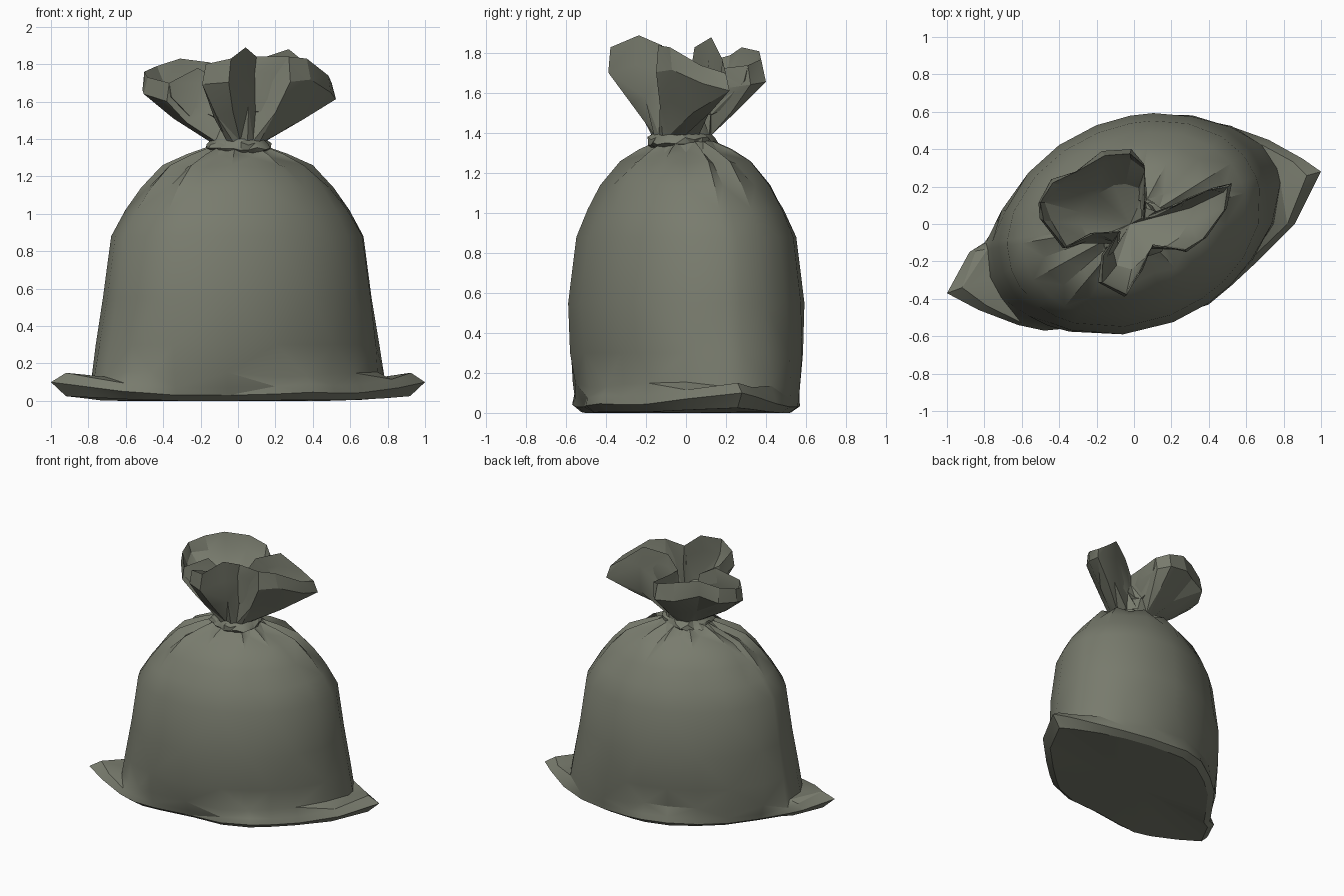
import bpy, math, random
from mathutils import Vector

if "Cube" in bpy.data.objects:
    bpy.data.objects.remove(bpy.data.objects["Cube"])

random.seed(4)
mat = bpy.data.materials.new("bag_plastic")
mat.diffuse_color = (0.19, 0.2, 0.155, 1)
mat.use_nodes = True
mat.node_tree.nodes["Principled BSDF"].inputs["Base Color"].default_value = mat.diffuse_color


def loft(name, rings, start=None, end=None, angle=28):
    """Skin closed rings of equal length; optional centre points close the ends."""
    n = len(rings[0])
    verts = [tuple(p) for r in rings for p in r]
    faces = []
    for k in range(len(rings) - 1):
        for i in range(n):
            j = (i + 1) % n
            a, b, c, d = k * n + i, k * n + j, (k + 1) * n + j, (k + 1) * n + i
            faces += [(a, b, c), (a, c, d)] if (i + k) % 2 else [(a, b, d), (b, c, d)]
    if start:
        verts.append(start)
        faces += [((i + 1) % n, i, len(verts) - 1) for i in range(n)]
    if end:
        verts.append(end)
        o = (len(rings) - 1) * n
        faces += [(o + i, o + (i + 1) % n, len(verts) - 1) for i in range(n)]
    me = bpy.data.meshes.new(name)
    me.from_pydata(verts, [], faces)
    me.materials.append(mat)
    ob = bpy.data.objects.new(name, me)
    bpy.context.collection.objects.link(ob)
    bpy.ops.object.select_all(action='DESELECT')
    ob.select_set(True)
    bpy.context.view_layer.objects.active = ob
    bpy.ops.object.shade_smooth_by_angle(angle=math.radians(angle))
    return ob


# Footprint, with the two flattened corners of the bag
foot = [(1, .28), (.9, .35), (.72, .45), (.52, .52), (.3, .56), (.1, .57),
        (-.02, .57), (-.2, .52), (-.38, .40), (-.54, .26), (-.68, .07), (-.8, -.1),
        (-.88, -.15), (-1, -.37), (-.83, -.46), (-.62, -.54), (-.48, -.57), (-.33, -.55),
        (-.05, -.51), (.2, -.5), (.4, -.43), (.52, -.33), (.66, -.2), (.86, 0)]
foot = [Vector((x, y, 0)) for x, y in foot]
TILT = math.radians(22)


def oval(p, a, b, z, s=1.0):
    """Point on a tilted oval in the same direction as footprint point p."""
    t = math.atan2(p.y, p.x)
    r = s / math.hypot(math.cos(t - TILT) / a, math.sin(t - TILT) / b)
    return Vector((r * math.cos(t), r * math.sin(t), z))


# Body: base, corner flanges, swelling sack and pleated shoulder
base, tip, upper, crease = [], [], [], []
for p in foot:
    e = oval(p, .82, .52, 0)
    f = min(1, max(0, (p.length - e.length) / .2))
    base.append(p * .92 + Vector((0, 0, .025 * f)))
    tip.append(p + Vector((0, 0, .03 + .07 * f)))
    upper.append(p.lerp(e, .35) + Vector((0, 0, .07 + .08 * f)))
    crease.append(e + Vector((0, 0, .13 + random.uniform(-.01, .03))))
rings = [base, tip, upper, crease]
# (z, long radius, short radius, pleat depth)
for z, a, b, pleat in [(.3, .79, .55, 0), (.55, .745, .565, 0), (.88, .70, .525, 0),
                       (1.02, .62, .47, .01), (1.14, .53, .41, .03), (1.26, .41, .31, .09),
                       (1.32, .27, .22, .14), (1.36, .16, .14, 0)]:
    rings.append([oval(p, a, b, z - (pleat * .12 if i % 2 else 0),
                       1 + (-pleat if i % 2 else pleat * .2))
                  for i, p in enumerate(foot)])
loft("bag_body", rings, start=(0, 0, 0))

# Gathered top: folded rim, lobe by lobe
rim = [(.28, -.14, 1.84), (.38, -.08, 1.83), (.50, .08, 1.74), (.52, .21, 1.70),
       (.42, .19, 1.77), (.28, .13, 1.88), (.12, .04, 1.83), (.05, .02, 1.72),
       (.06, .14, 1.72), (.06, .32, 1.74), (-.02, .39, 1.77), (-.16, .38, 1.81),
       (-.32, .29, 1.83), (-.45, .23, 1.79), (-.52, .12, 1.76), (-.5, .02, 1.73),
       (-.38, -.13, 1.70), (-.22, -.05, 1.78), (-.08, -.04, 1.7), (-.17, -.17, 1.74),
       (-.18, -.32, 1.8), (-.04, -.39, 1.83), (.04, -.24, 1.89), (.1, -.12, 1.84)]
rim = [Vector(p) for p in rim]
N = len(rim)


def neck(r, z, wobble):
    out = []
    for i in range(N):
        t = math.radians(-40 + 360 * i / N)
        k = r * (1 + random.uniform(-wobble, wobble))
        out.append(Vector((k * math.cos(t), k * math.sin(t) - .02,
                           z + random.uniform(-wobble, wobble) * .08)))
    return out


throat = neck(.145, 1.39, .06)


def petals(t, k, wobble=.012):
    """Ring between throat and rim: t sideways, k upwards."""
    out = []
    for a, b in zip(throat, rim):
        v = a.lerp(b, t)
        v.z = a.z + (b.z - a.z) * k
        out.append(v + Vector([random.uniform(-wobble, wobble) for _ in range(3)]))
    return out


loft("gathered_top",
     [throat, petals(.55, .36), petals(1.0, .72), petals(.95, 1, 0),
      petals(.86, .78), petals(.4, .35)], end=(-.02, 0, 1.42), angle=25)

# Pinched collar where the bag is tied
loft("tied_collar", [neck(.14, 1.32, .05), neck(.185, 1.345, .12),
                     neck(.165, 1.375, .1), neck(.13, 1.41, .05)], angle=25)
